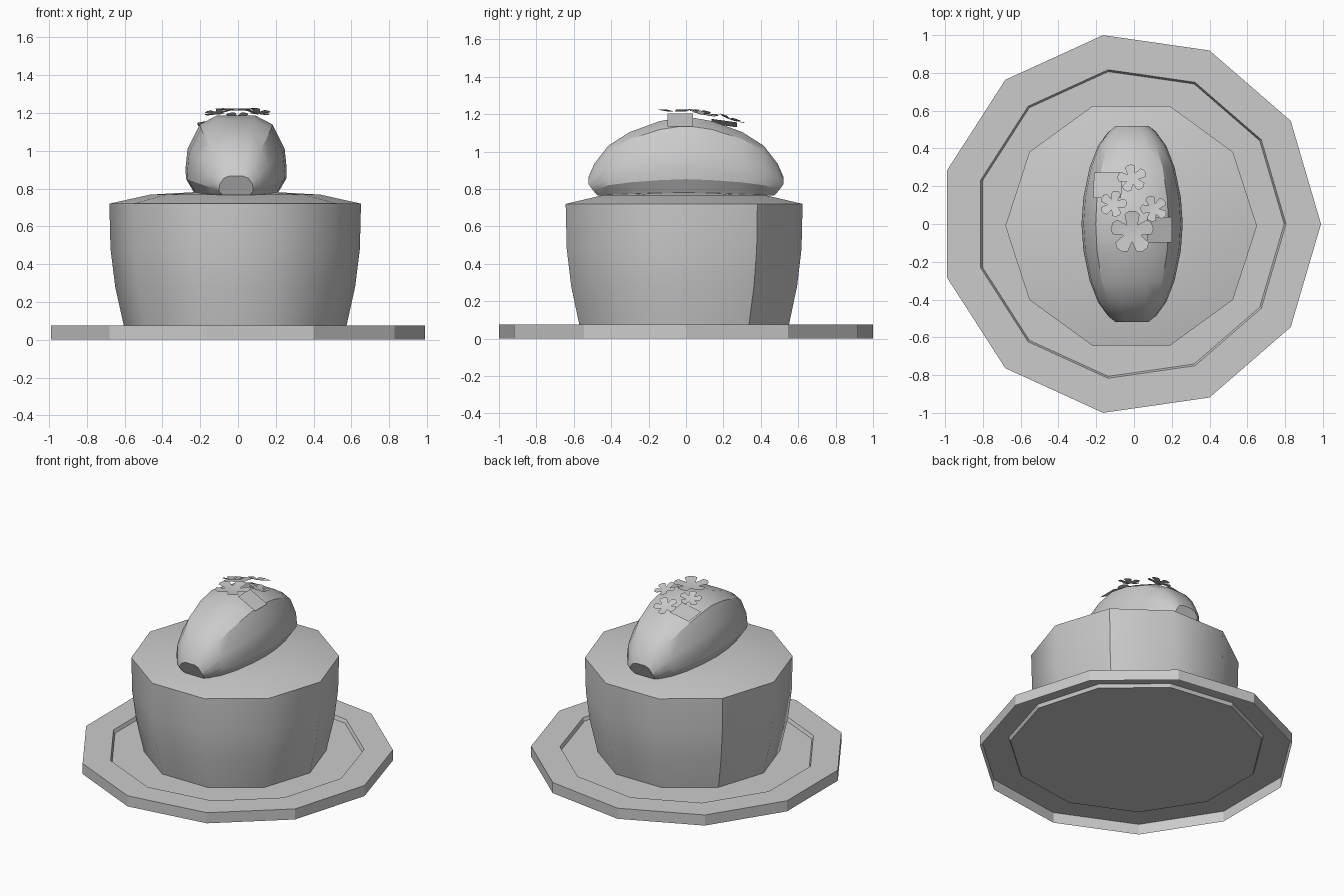
import bpy, bmesh, math
from mathutils import Vector, Euler

cube = bpy.data.objects.get("Cube")
if cube:
    bpy.data.objects.remove(cube)

GREY = (0.6, 0.6, 0.6, 1)
mat = bpy.data.materials.new("plain grey")
mat.use_nodes = True
mat.diffuse_color = GREY
mat.node_tree.nodes["Principled BSDF"].inputs["Base Color"].default_value = GREY


def finish(name, bm, angle=30, recalc=False):
    if recalc:
        bmesh.ops.recalc_face_normals(bm, faces=bm.faces)
    mesh = bpy.data.meshes.new(name)
    bm.to_mesh(mesh)
    bm.free()
    obj = bpy.data.objects.new(name, mesh)
    bpy.context.collection.objects.link(obj)
    mesh.materials.append(mat)
    bpy.ops.object.select_all(action="DESELECT")
    obj.select_set(True)
    bpy.context.view_layer.objects.active = obj
    bpy.ops.object.shade_smooth_by_angle(angle=math.radians(angle))
    return obj


def bridge(bm, a, b):
    """Quads between two closed loops of vertices."""
    n = len(a)
    for i in range(n):
        j = (i + 1) % n
        bm.faces.new((a[i], a[j], b[j], b[i]))


def lathe(name, sides, profile, centre, angle):
    """Turned shell, profile runs from the bottom outside to the top centre."""
    bm = bmesh.new()
    loops = []
    for r, z in profile:
        loops.append([bm.verts.new((centre[0] + r * math.cos(math.tau * i / sides),
                                    centre[1] + r * math.sin(math.tau * i / sides), z))
                      for i in range(sides)])
    for a, b in zip(loops, loops[1:]):
        bridge(bm, a, b)
    bm.faces.new(loops[-1])
    return finish(name, bm, angle)


# Plate: an open-bottomed tray with a sunken middle
lathe("plate", 11, [(1.01, 0), (1.01, 0.075), (0.825, 0.075), (0.815, 0.052)], (-0.02, 0), 30)

# Cake body, smooth around its sides
body = lathe("cake_body", 10,
             [(0.585, 0.055), (0.635, 0.28), (0.66, 0.48), (0.666, 0.72)],
             (-0.015, -0.01), 40)
# Wrapper seams stay crisp
sharp = body.data.attributes.get("sharp_edge")
for e in body.data.edges:
    a, b = (body.data.vertices[v].co for v in e.vertices)
    if abs(a.z - b.z) > 0.1:
        turn = round(math.degrees(math.atan2(a.y + 0.01, a.x + 0.015)) / 36)
        if turn in (1, 4):
            e.use_edge_sharp = True

# Low mound of cream on top
lathe("cream_top", 10, [(0.666, 0.72), (0.45, 0.768), (0.2, 0.782)], (-0.015, -0.01), 30)

# Oval topping: one cross-section scaled along the length
SECTION = [(0.80, 0.0), (0.99, 0.20), (1.0, 0.32), (0.96, 0.56), (0.72, 0.86), (0.38, 0.97)]
STATIONS = [(0.52, 0.87, 0.09), (0.49, 0.94, 0.125), (0.415, 1.04, 0.18),
            (0.30, 1.115, 0.225), (0.14, 1.175, 0.258)]
stations = [(-y, h, w) for y, h, w in STATIONS] + [(0, 1.2, 0.268)] + STATIONS[::-1]
bm = bmesh.new()
loops = []
for y, h, w in stations:
    half = [(w * sx, 0.765 + sz * (h - 0.765)) for sx, sz in SECTION]
    outline = half + [(-x, z) for x, z in half[::-1]]
    # ends tuck in towards the bottom
    loops.append([bm.verts.new((x - 0.01, y * (1 - 0.09 * max(0, (0.82 - z) / 0.055)), z))
                  for x, z in outline])
for a, b in zip(loops, loops[1:]):
    bridge(bm, a, b)
bm.faces.new(loops[0])
bm.faces.new(loops[-1])
finish("oval_topping", bm, 27, True)


def place(obj, loc, tilt):
    obj.location = loc
    obj.rotation_euler = Euler([math.radians(t) for t in tilt])


def flower(name, r, loc, tilt):
    """Five flared petals around a slightly sunken middle."""
    bm = bmesh.new()
    core = [bm.verts.new((0.42 * r * math.cos(a), 0.42 * r * math.sin(a), 0))
            for a in [math.radians(54 + 72 * i) for i in range(5)]]
    bm.faces.new(core)
    for i in range(5):
        mid = math.radians(90 + 72 * i)
        rim = [bm.verts.new((r * s * math.cos(mid + d), r * s * math.sin(mid + d), 0.09 * r))
               for d, s in ((0.4, 0.9), (0.15, 1), (-0.15, 1), (-0.4, 0.9))]
        bm.faces.new([core[i]] + rim[::-1] + [core[(i + 1) % 5]])
    place(finish(name, bm), loc, tilt)


# Flowers scattered over the crown
flower("large_flower", 0.115, (-0.01, -0.045, 1.213), (0, 0, 0))
flower("left_flower", 0.072, (0.105, 0.08, 1.202), (-10, 12, 20))
flower("right_flower", 0.072, (-0.11, 0.105, 1.2), (-10, -12, -15))
flower("back_flower", 0.078, (-0.01, 0.24, 1.172), (-20, 0, 10))

# Square leaves beside the flowers
for name, loc, tilt in (("left_leaf", (0.135, -0.03, 1.168), (0, 27, 0)),
                        ("right_leaf", (-0.14, 0.205, 1.152), (-8, -10, 0))):
    bm = bmesh.new()
    bmesh.ops.create_grid(bm, x_segments=1, y_segments=1, size=0.068)
    leaf = finish(name, bm)
    leaf.scale.x = 1.1
    place(leaf, loc, tilt)
